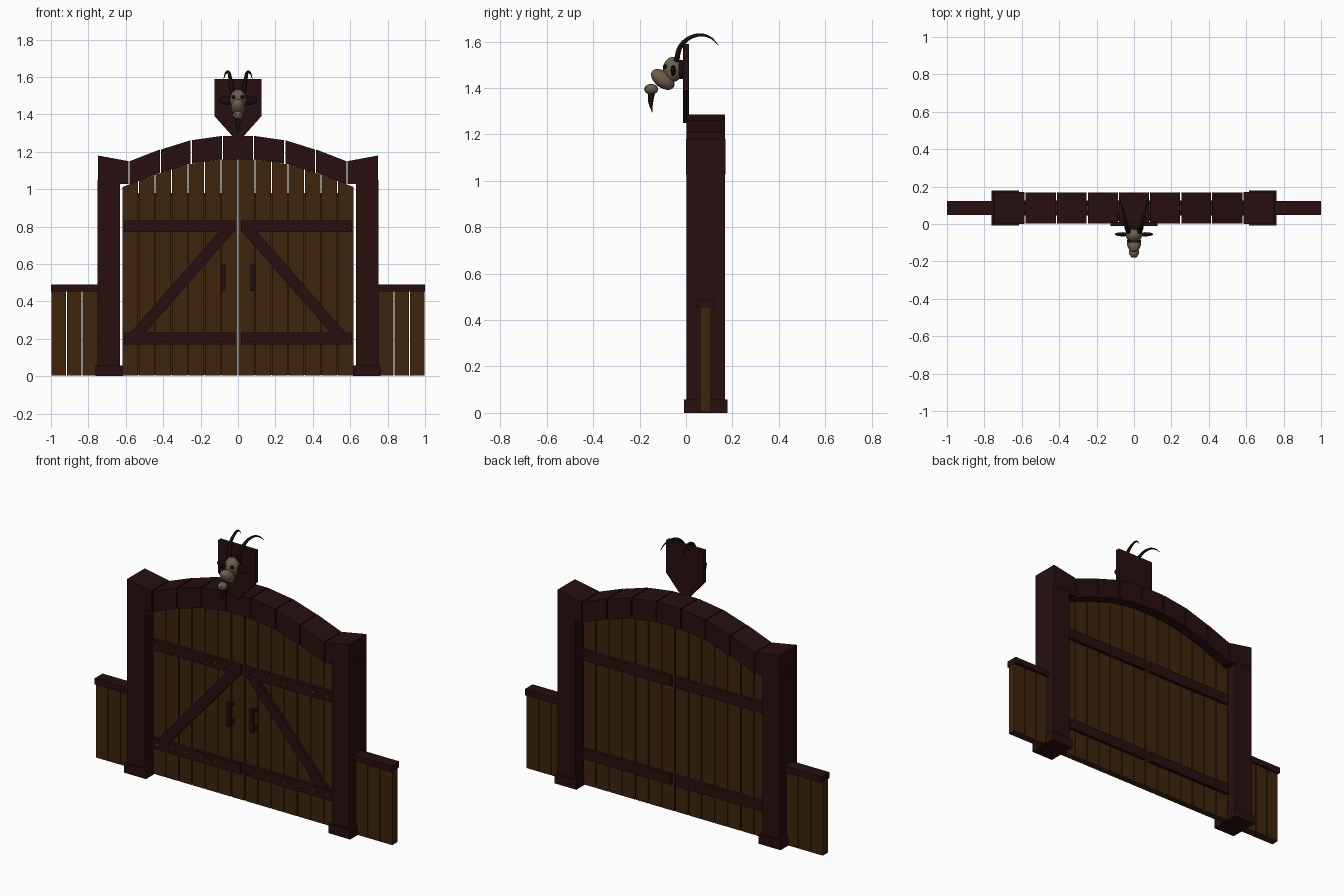
import bpy, bmesh, math
from mathutils import Vector

cube = bpy.data.objects.get("Cube")
if cube:
    bpy.data.objects.remove(cube, do_unlink=True)


def material(name, rgb):
    m = bpy.data.materials.new(name)
    m.use_nodes = True
    color = (*rgb, 1)
    m.diffuse_color = color
    m.node_tree.nodes["Principled BSDF"].inputs["Base Color"].default_value = color
    return m


FRAME = material("dark red timber", (0.020, 0.0045, 0.0045))
PLANK = material("brown plank", (0.047, 0.018, 0.0042))
RIVET = material("bronze rivet", (0.09, 0.035, 0.012))
BONE = material("weathered bone", (0.15, 0.115, 0.07))
HORN = material("dark horn", (0.009, 0.004, 0.0035))


def finish(name, bm, mat, smooth=False):
    bmesh.ops.recalc_face_normals(bm, faces=bm.faces)
    mesh = bpy.data.meshes.new(name)
    bm.to_mesh(mesh)
    bm.free()
    mesh.materials.append(mat)
    for p in mesh.polygons:
        p.use_smooth = smooth
    ob = bpy.data.objects.new(name, mesh)
    bpy.context.collection.objects.link(ob)
    return ob


def prism(name, outline, y0, y1, mat, side=1):
    """Extrude an x-z outline from y0 to y1; side -1 mirrors it."""
    bm = bmesh.new()
    face = bm.faces.new([bm.verts.new((side * x, y0, z)) for x, z in outline])
    out = bmesh.ops.extrude_face_region(bm, geom=[face])
    moved = [v for v in out["geom"] if isinstance(v, bmesh.types.BMVert)]
    bmesh.ops.translate(bm, verts=moved, vec=(0, y1 - y0, 0))
    return finish(name, bm, mat)


def box(name, x0, x1, y0, y1, z0, z1, mat, side=1):
    return prism(name, [(x0, z0), (x1, z0), (x1, z1), (x0, z1)], y0, y1, mat, side)


def ball(name, center, radii, mat, tilt=0):
    bm = bmesh.new()
    bmesh.ops.create_uvsphere(bm, u_segments=20, v_segments=12, radius=1)
    ob = finish(name, bm, mat, True)
    ob.location, ob.scale = center, radii
    ob.rotation_euler.x = tilt
    return ob


def taper(name, points, radii, depth, mat):
    """Tapering smooth tube through the points."""
    curve = bpy.data.curves.new(name, "CURVE")
    curve.dimensions = "3D"
    curve.bevel_depth = depth
    curve.bevel_resolution = 2
    curve.use_fill_caps = True
    curve.resolution_u = 6
    spline = curve.splines.new("BEZIER")
    spline.bezier_points.add(len(points) - 1)
    for bp, co, r in zip(spline.bezier_points, points, radii):
        bp.co, bp.radius = co, r
        bp.handle_left_type = bp.handle_right_type = "AUTO"
    curve.materials.append(mat)
    ob = bpy.data.objects.new(name, curve)
    bpy.context.collection.objects.link(ob)
    return ob


# Corner points of the arch, shared by the blocks and the door tops
ARCH_X = [0, 0.083, 0.25, 0.415, 0.582]
ARCH_TOP = [1.285, 1.285, 1.262, 1.212, 1.15]
DROP = 0.125


def arch_under(x):
    for i in range(4):
        if x <= ARCH_X[i + 1] or i == 3:
            t = (x - ARCH_X[i]) / (ARCH_X[i + 1] - ARCH_X[i])
            return ARCH_TOP[i] + t * (ARCH_TOP[i + 1] - ARCH_TOP[i]) - DROP


GAP = 0.003
PLANK_W = 0.0885
Y0, Y1 = 0.003, 0.168      # pillar depth
D0, D1 = 0.065, 0.105      # door depth

box("arch_keystone", -ARCH_X[1] + GAP, ARCH_X[1] - GAP, Y0, Y1,
    ARCH_TOP[0] - DROP, ARCH_TOP[0], FRAME)

for side, label in ((1, "left"), (-1, "right")):
    # Pillar with foot and slanted cap
    box(f"{label}_pillar", 0.63, 0.75, Y0, Y1, 0, 1.05, FRAME, side)
    box(f"{label}_pillar_foot", 0.615, 0.762, -0.008, 0.178, 0, 0.058, FRAME, side)
    prism(f"{label}_pillar_cap", [(0.585, 1.15), (0.748, 1.18), (0.748, 1.045),
          (0.63, 1.045), (0.63, 1.028), (0.585, 1.028)], Y0 - 0.002, Y1 + 0.002, FRAME, side)

    # Arch blocks
    for i in range(1, 4):
        a, b = ARCH_X[i] + GAP, ARCH_X[i + 1] - GAP
        za, zb = ARCH_TOP[i], ARCH_TOP[i + 1]
        prism(f"{label}_arch_block_{i}", [(a, za - DROP), (b, zb - DROP), (b, zb), (a, za)],
              Y0, Y1, FRAME, side)

    # Door leaf: planks cut to the arch, with a backing board in the joints
    for i in range(7):
        a = 0.004 + i * PLANK_W
        b = a + PLANK_W - 0.005
        prism(f"{label}_door_plank_{i + 1}", [(a, 0.005), (b, 0.005),
              (b, arch_under(b)), (a, arch_under(a))], D0, D1, PLANK, side)
    box(f"{label}_door_backing", 0.006, 0.616, 0.079, 0.091, 0.008, 0.98, PLANK, side)

    # Straps on both faces, rivets on the front
    for z, level in ((0.17, "lower"), (0.77, "upper")):
        box(f"{label}_{level}_front_strap", 0.016, 0.61, 0.045, D0, z, z + 0.063, FRAME, side)
        box(f"{label}_{level}_back_strap", 0.016, 0.61, D1, 0.125, z, z + 0.063, FRAME, side)
        for i in range(6):
            x = 0.085 + i * 0.0975
            ball(f"{label}_{level}_rivet_{i + 1}", (side * x, 0.045, z + 0.032),
                 (0.007, 0.005, 0.007), RIVET)

    # Diagonal brace
    prism(f"{label}_brace", [(0.025, 0.77), (0.105, 0.77), (0.575, 0.233), (0.495, 0.233)],
          0.047, D0, FRAME, side)

    # Handle
    box(f"{label}_handle_grip", 0.066, 0.09, 0.015, 0.033, 0.455, 0.6, FRAME, side)
    for z in (0.465, 0.57):
        box(f"{label}_handle_post", 0.069, 0.087, 0.03, D0, z, z + 0.02, FRAME, side)

    # Low side fence
    for i in range(3):
        a = 0.752 + i * 0.0835
        box(f"{label}_fence_plank_{i + 1}", a, a + 0.079, 0.06, 0.108, 0.003, 0.455, PLANK, side)
    box(f"{label}_fence_rail", 0.75, 1.0, 0.048, 0.124, 0.453, 0.49, FRAME, side)

# Shield plaque
prism("shield_plaque", [(-0.125, 1.59), (0.125, 1.59), (0.125, 1.39), (0, 1.25),
      (-0.125, 1.39)], -0.012, 0.012, FRAME)

# Mounted goat head
ball("neck", (0, -0.022, 1.48), (0.036, 0.025, 0.042), HORN)
ball("cranium", (0, -0.056, 1.48), (0.044, 0.043, 0.054), BONE)
ball("muzzle", (0, -0.1, 1.437), (0.038, 0.058, 0.035), BONE, math.radians(-38))
ball("nose", (0, -0.15, 1.395), (0.027, 0.03, 0.023), BONE)
taper("beard", [(0, -0.147, 1.385), (0, -0.152, 1.345), (0, -0.146, 1.295)],
      [1, 0.8, 0.05], 0.015, HORN)
for side, label in ((1, "left"), (-1, "right")):
    ball(f"{label}_ear", (side * 0.06, -0.055, 1.475), (0.042, 0.011, 0.024), HORN)
    ball(f"{label}_eye", (side * 0.024, -0.091, 1.492), (0.011, 0.009, 0.01), HORN)
    ball(f"{label}_nostril", (side * 0.01, -0.174, 1.4), (0.005, 0.005, 0.005), HORN)
    path = [(0.028, -0.042, 1.515), (0.04, -0.02, 1.585), (0.052, 0.045, 1.627),
            (0.066, 0.1, 1.62), (0.078, 0.14, 1.585)]
    taper(f"{label}_horn", [Vector((side * x, y, z)) for x, y, z in path],
          [1, 0.9, 0.65, 0.4, 0.08], 0.012, HORN)
